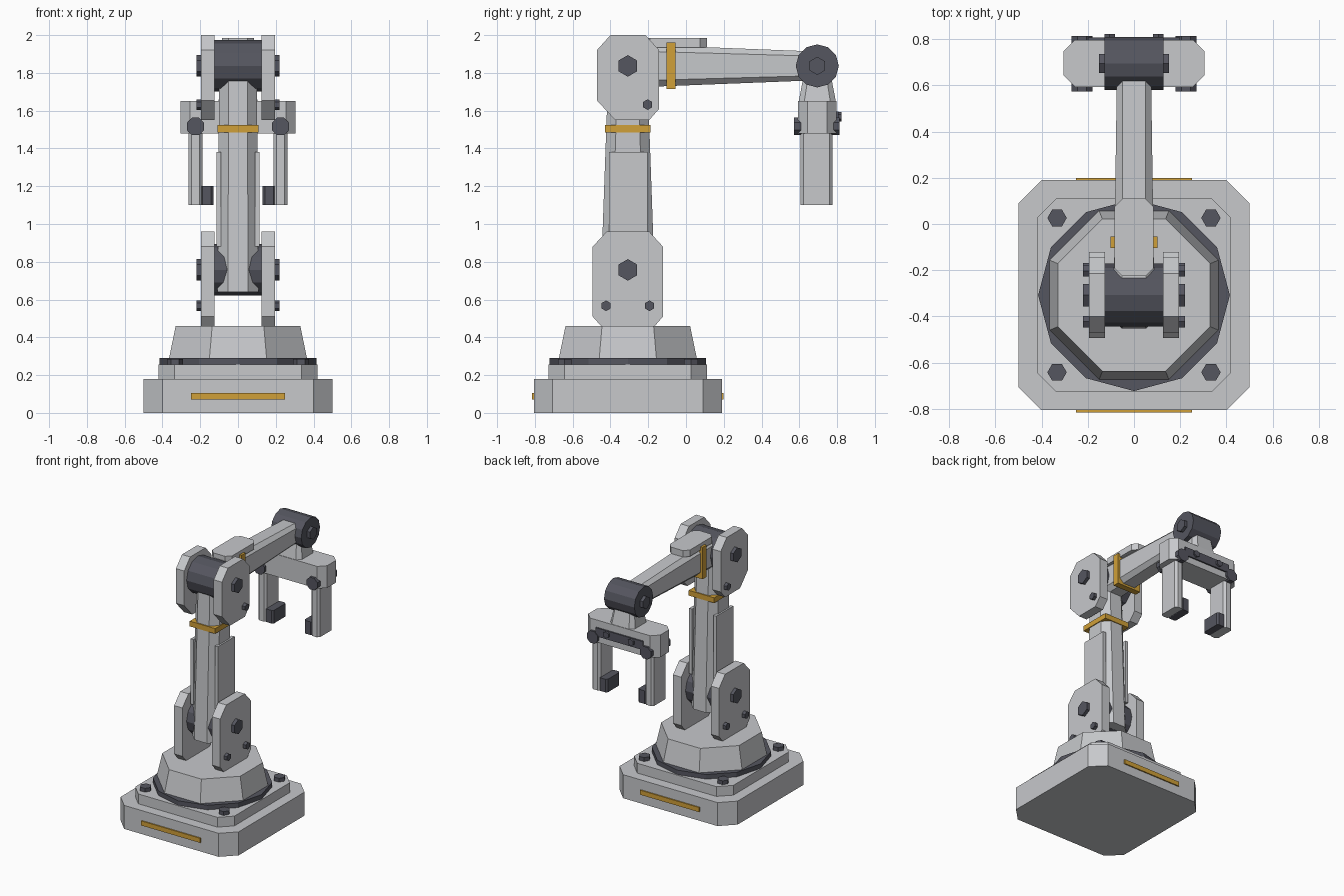
import bpy, bmesh, math

if "Cube" in bpy.data.objects:
    bpy.data.objects.remove(bpy.data.objects["Cube"])

def material(name, col):
    m = bpy.data.materials.new(name)
    m.diffuse_color = (*col, 1)
    m.use_nodes = True
    m.node_tree.nodes["Principled BSDF"].inputs["Base Color"].default_value = m.diffuse_color
    return m

LIGHT = material("light_grey", (0.57, 0.58, 0.60))
DARK = material("dark_grey", (0.09, 0.092, 0.115))
ORANGE = material("orange", (0.63, 0.35, 0.04))
CY = -0.308                      # y of the turning axis
SHOULDER, ELBOW, WRIST = 0.757, 1.837, 1.837

def to3d(axis, u, v, w):
    """u, v lie in the plane across the axis, w runs along it."""
    return {'x': (w, u, v), 'y': (u, w, v), 'z': (u, v, w)}[axis]

def loft(name, mat, axis, sections):
    """Join 2D outlines [(w, points), ...] along an axis into a closed solid."""
    bm = bmesh.new()
    rings = [[bm.verts.new(to3d(axis, u, v, w)) for u, v in pts] for w, pts in sections]
    n = len(rings[0])
    for a, b in zip(rings, rings[1:]):
        for i in range(n):
            bm.faces.new((a[i], a[(i + 1) % n], b[(i + 1) % n], b[i]))
    bm.faces.new(rings[0])
    bm.faces.new(rings[-1])
    bmesh.ops.recalc_face_normals(bm, faces=bm.faces)
    me = bpy.data.meshes.new(name)
    bm.to_mesh(me)
    bm.free()
    me.materials.append(mat)
    ob = bpy.data.objects.new(name, me)
    bpy.context.collection.objects.link(ob)
    return ob

def chamfered(cu, cv, hu, hv, c):
    """Rectangle outline with cut corners."""
    return [(cu + x, cv + y) for x, y in (
        (-hu + c, -hv), (hu - c, -hv), (hu, -hv + c), (hu, hv - c),
        (hu - c, hv), (-hu + c, hv), (-hu, hv - c), (-hu, -hv + c))]

def polygon(cu, cv, r, n, turn=0.0):
    return [(cu + r * math.sin(turn + math.tau * i / n),
             cv + r * math.cos(turn + math.tau * i / n)) for i in range(n)]

def prism(name, mat, axis, pts, lo, hi):
    return loft(name, mat, axis, [(lo, pts), (hi, pts)])

def box(name, mat, x0, x1, y0, y1, z0, z1):
    return prism(name, mat, 'z', [(x0, y0), (x1, y0), (x1, y1), (x0, y1)], z0, z1)

# Base
prism("base_block", LIGHT, 'z', chamfered(0, CY, 0.5, 0.498, 0.1), 0, 0.18)
prism("base_plate", LIGHT, 'z', chamfered(0, CY, 0.42, 0.42, 0.085), 0.18, 0.255)
prism("turntable_ring", DARK, 'z', polygon(0, CY, 0.415, 12), 0.255, 0.29)
eighth = math.pi / 8
loft("turret", LIGHT, 'z', [(0.29, polygon(0, CY, 0.395, 8, eighth)),
                            (0.46, polygon(0, CY, 0.357, 8, eighth))])
for s in (-1, 1):
    for t in (-1, 1):
        prism("base_bolt", DARK, 'z', polygon(s * 0.333, CY + t * 0.334, 0.042, 6, math.pi / 2), 0.25, 0.284)
    y = CY + s * 0.498
    box("base_stripe", ORANGE, -0.25, 0.25, y - 0.009, y + 0.009, 0.07, 0.105)

# Shoulder and elbow side plates with their bolts
shoulder_outline = [(-0.45, 0.46), (-0.165, 0.46), (-0.122, 0.51), (-0.122, 0.88),
                    (-0.195, 0.96), (-0.42, 0.96), (-0.494, 0.88), (-0.494, 0.51)]
elbow_outline = [(-0.375, 1.55), (-0.195, 1.55), (-0.142, 1.61), (-0.142, 1.92),
                 (-0.215, 2.0), (-0.40, 2.0), (-0.472, 1.92), (-0.472, 1.655)]
for s in (-1, 1):
    prism("shoulder_plate", LIGHT, 'x', shoulder_outline, s * 0.125, s * 0.195)
    prism("elbow_plate", LIGHT, 'x', elbow_outline, s * 0.125, s * 0.195)
    for y, z, r in ((CY, SHOULDER, 0.057), (CY - 0.115, 0.567, 0.028), (CY + 0.115, 0.567, 0.028),
                    (CY, ELBOW, 0.057), (-0.203, 1.632, 0.028)):
        prism("plate_bolt", DARK, 'x', polygon(y, z, r, 6), s * 0.19, s * 0.22)
prism("shoulder_drum", DARK, 'x', polygon(CY, SHOULDER, 0.136, 12), -0.125, 0.125)
prism("elbow_drum", DARK, 'x', polygon(CY, ELBOW, 0.136, 12), -0.125, 0.125)

# Upper arm with side panels and band
loft("upper_arm", LIGHT, 'z', [(0.64, chamfered(0, CY, 0.108, 0.145, 0.055)),
                               (1.76, chamfered(0, CY, 0.1, 0.105, 0.05))])
for s in (-1, 1):
    box("arm_side_panel", LIGHT, s * 0.09, s * 0.115, -0.408, -0.203, 0.88, 1.38)
box("upper_arm_band", ORANGE, -0.108, 0.108, -0.43, -0.187, 1.485, 1.525)

# Forearm with cover and band
loft("forearm", LIGHT, 'y', [(-0.25, chamfered(0, ELBOW, 0.087, 0.113, 0.035)),
                             (0.64, chamfered(0, ELBOW, 0.074, 0.078, 0.025))])
prism("forearm_cover", LIGHT, 'z', chamfered(0, -0.058, 0.085, 0.168, 0.035), 1.935, 1.985)
box("forearm_band", ORANGE, -0.102, 0.102, -0.103, -0.055, 1.716, 1.96)

# Wrist
WY = 0.695
prism("wrist_drum", DARK, 'x', polygon(WY, WRIST, 0.114, 12), -0.128, 0.128)
prism("wrist_axle", DARK, 'x', polygon(WY, WRIST, 0.048, 6), -0.152, 0.152)
loft("wrist_neck", LIGHT, 'z', [(1.64, chamfered(0, WY, 0.105, 0.1, 0.03)),
                                (1.77, chamfered(0, WY, 0.085, 0.075, 0.025))])

# Gripper
prism("gripper_palm", LIGHT, 'z', chamfered(0, WY, 0.305, 0.102, 0.05), 1.48, 1.65)
box("gripper_bar", DARK, -0.2, 0.2, 0.78, 0.808, 1.53, 1.595)
for s in (-1, 1):
    prism("finger_pivot", DARK, 'y', polygon(s * 0.225, 1.517, 0.05, 8, eighth), 0.573, 0.813)
    prism("bar_bolt", DARK, 'y', polygon(s * 0.105, 1.568, 0.026, 6), 0.80, 0.822)
    prism("finger", LIGHT, 'z', chamfered(s * 0.225, WY - 0.005, 0.036, 0.085, 0.016), 1.1, 1.5)
    prism("finger_pad", DARK, 'z', chamfered(s * 0.165, WY - 0.005, 0.035, 0.08, 0.012), 1.1, 1.2)
